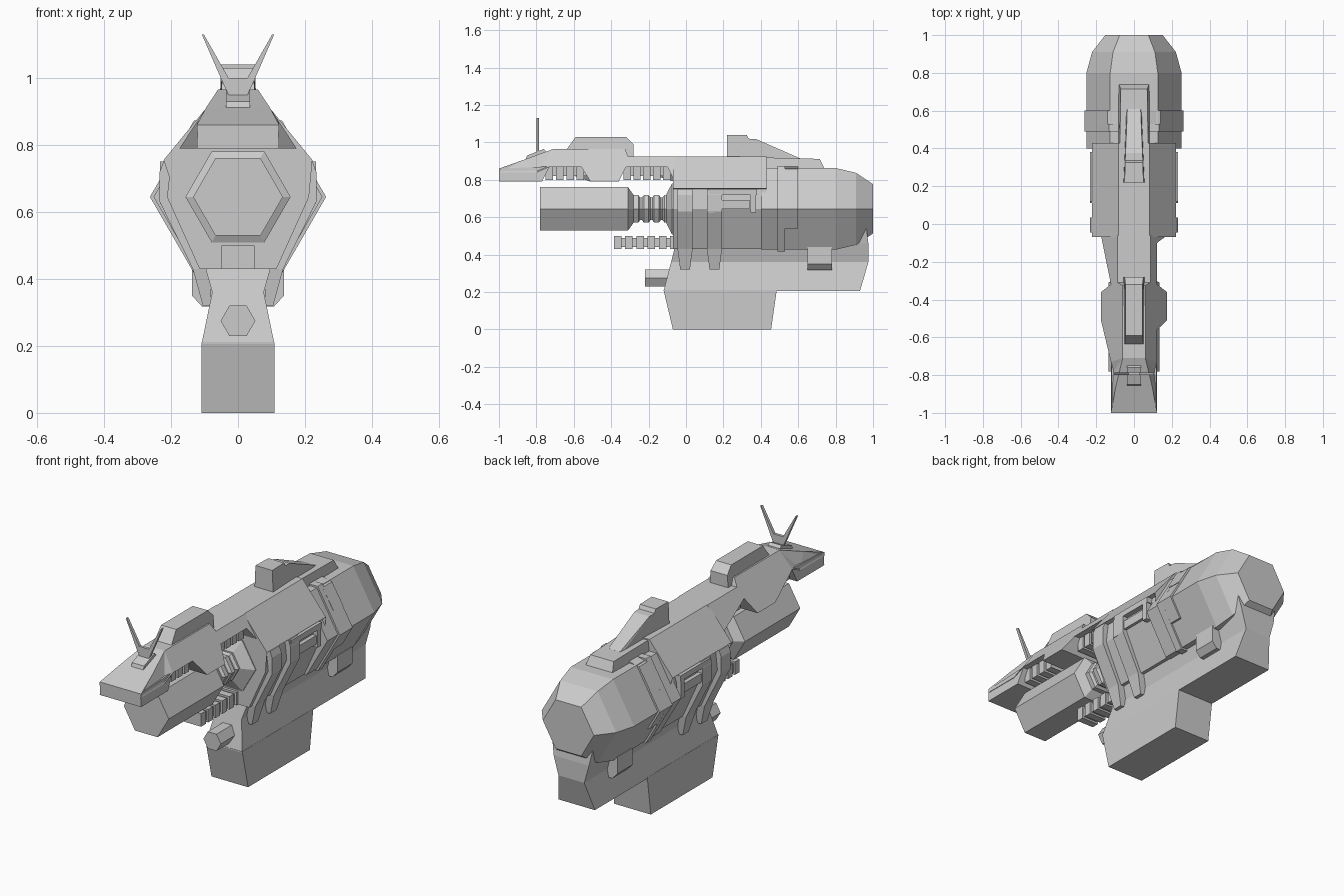
import bpy, bmesh, math

CZ = 0.645  # height of the barrel axis


def finish(name, bm, mirror=False):
    bmesh.ops.recalc_face_normals(bm, faces=bm.faces)
    me = bpy.data.meshes.new(name)
    bm.to_mesh(me)
    bm.free()
    ob = bpy.data.objects.new(name, me)
    bpy.context.collection.objects.link(ob)
    if mirror:
        ob.modifiers.new("mirror", 'MIRROR').use_axis[0] = True
    return ob


def loft(name, rings, mirror=False):
    """Skin a list of equal-length point loops and cap both ends."""
    bm = bmesh.new()
    loops = [[bm.verts.new(p) for p in r] for r in rings]
    n = len(loops[0])
    for a, b in zip(loops, loops[1:]):
        for i in range(n):
            j = (i + 1) % n
            bm.faces.new((a[i], a[j], b[j], b[i]))
    caps = [bm.faces.new(loops[0]), bm.faces.new(loops[-1])]
    if n > 6:
        bmesh.ops.triangulate(bm, faces=caps)
    return finish(name, bm, mirror)


def hex_loft(name, stations, cz=CZ):
    """Hexagonal body along y from (y, radius) stations."""
    return loft(name, [[(r * math.cos(k * math.pi / 3), y, cz + r * math.sin(k * math.pi / 3))
                        for k in range(6)] for y, r in stations])


def side_prism(name, pts):
    """Side outline of (y, z, half width), spanned across x."""
    return loft(name, [[(s * w, y, z) for y, z, w in pts] for s in (-1, 1)])


def section(name, pts, y0, y1, mirror=True):
    """Cross-section of (x, z) extruded along y."""
    return loft(name, [[(x, y, z) for x, z in pts] for y in (y0, y1)], mirror)


def box(name, x0, x1, y0, y1, z0, z1, mirror=False):
    return section(name, [(x0, z0), (x1, z0), (x1, z1), (x0, z1)], y0, y1, mirror)


def layers(name, rows):
    """Stack of rectangles (z, y0, y1, half width)."""
    return loft(name, [[(-w, a, z), (w, a, z), (w, b, z), (-w, b, z)] for z, a, b, w in rows])


def slope(z):  # half width of the sloping top shell at a height
    return 0.06 + (0.965 - z) * 0.655


# Rear housing and its clamp band
hex_loft("rear_housing", [(0.40, 0.252), (0.80, 0.252), (0.91, 0.222), (1.0, 0.152)])
hex_loft("clamp_band", [(0.49, 0.263), (0.53, 0.263)])
section("clamp_block", [(0.263, CZ), (0.202, 0.75), (0.17, 0.75), (0.17, 0.54), (0.202, 0.54)], 0.52, 0.60)
section("clamp_top_tab", [(0.14, 0.858), (0.08, 0.872), (0.08, 0.84), (0.19, 0.75), (0.205, 0.75)], 0.52, 0.60)

# Middle body
half = [(0.083, 0.925), (0.222, 0.755), (0.2, 0.75), (0.212, CZ), (0.115, 0.43)]
section("body", half + [(-x, z) for x, z in reversed(half)], -0.07, 0.43, False)

# Top shell with its forward snout
top = [(-1.0, 0.86), (-0.86, 0.91), (-0.71, 0.965), (-0.325, 0.965), (-0.31, 0.925), (-0.06, 0.925),
       (-0.06, 0.79), (-0.10, 0.87), (-0.32, 0.87), (-0.36, 0.79), (-0.51, 0.79), (-0.56, 0.87),
       (-0.73, 0.87), (-0.80, 0.84), (-1.0, 0.84)]
side_prism("top_shell", [(y, z, min(slope(z), 0.123 if y < -0.7 else 1)) for y, z in top])
side_prism("snout_jaw", [(-1.0, 0.79, 0.123), (-0.77, 0.79, 0.123), (-0.73, 0.872, 0.118), (-1.0, 0.86, 0.12)])
for start, end in ((-0.75, -0.53), (-0.335, -0.07)):
    box("vent_core", -0.07, 0.07, start, end, 0.82, 0.88)
    n = round((end - start) / 0.055)
    step = (end - start) / n
    for i in range(n):
        box("vent_rib", -0.09, 0.09, start + i * step, start + i * step + 0.04, 0.80, 0.88)

# Raised blocks on top
side_prism("top_block", [(-0.64, 0.96, 0.05), (-0.59, 1.03, 0.045), (-0.32, 1.03, 0.045),
                         (-0.28, 0.99, 0.05), (-0.28, 0.92, 0.055), (-0.6, 0.92, 0.055)])
side_prism("rear_fin", [(0.22, 0.90, 0.056), (0.22, 1.04, 0.05), (0.325, 1.04, 0.047), (0.335, 1.02, 0.047),
                        (0.375, 1.018, 0.045), (0.61, 0.915, 0.035), (0.61, 0.90, 0.04)])
side_prism("rear_plate", [(0.40, 0.84, 0.085), (0.40, 0.92, 0.075), (0.715, 0.912, 0.07),
                          (0.74, 0.86, 0.08), (0.74, 0.84, 0.085)])

# Forked front sight
side_prism("sight_base", [(-0.86, 0.90, 0.036), (-0.85, 0.93, 0.036), (-0.76, 0.965, 0.036), (-0.74, 0.94, 0.036)])
fork = [(0.108, 1.13), (0.045, 0.985), (0.024, 0.94)]
section("front_sight", fork + [(-x, z) for x, z in reversed(fork)] +
        [(-0.102, 1.13), (-0.028, 1.0), (0.028, 1.0), (0.102, 1.13)], -0.80, -0.785, False)

# Barrel, ribbed neck and collar
hex_loft("barrel", [(-0.78, 0.134), (-0.31, 0.134), (-0.28, 0.085)])
neck = []
for i in range(4):
    y = -0.29 + i * 0.055
    neck += [(y, 0.07), (y + 0.01, 0.085), (y + 0.035, 0.085), (y + 0.045, 0.07)]
hex_loft("barrel_neck", neck)
hex_loft("barrel_collar", [(-0.105, 0.09), (-0.075, 0.157), (-0.05, 0.157)])

# Lower rail and trigger stub
box("lower_rail", -0.04, 0.04, -0.38, 0.0, 0.44, 0.49)
for i in range(6):
    y = -0.385 + i * 0.06
    box("rail_rib", -0.05, 0.05, y, y + 0.04, 0.43, 0.50)
hex_loft("trigger_stub", [(-0.22, 0.052), (0.0, 0.052)], 0.275)

# Lower frame and grip
layers("lower_frame", [(0.205, -0.12, 0.93, 0.109), (0.36, -0.08, 0.975, 0.077),
                       (0.46, -0.055, 0.975, 0.105), (0.54, -0.055, 0.965, 0.12)])
layers("grip", [(0.0, -0.07, 0.455, 0.109), (0.21, -0.12, 0.485, 0.109)])

# Side straps with paddle ends
strap = [(0.222, 0.752), (0.234, 0.72), (0.234, 0.63), (0.135, 0.43), (0.105, 0.32),
         (0.08, 0.32), (0.08, 0.43), (0.19, CZ), (0.19, 0.75)]
for y in (-0.045, 0.112):
    bm_ob = section("side_strap", strap, y, y + 0.08)
    for v in bm_ob.data.vertices:  # rounded-off tips
        if v.co.z < 0.33:
            v.co.y += (y + 0.04 - v.co.y) * 0.35

# Side rail frame and rear catch
box("side_rail_top", 0.19, 0.233, 0.12, 0.38, 0.72, 0.75, True)
for y in (0.12, 0.345):
    box("side_rail_leg", 0.18, 0.233, y, y + 0.03, 0.625, 0.73, True)
box("side_rail_insert", 0.18, 0.228, 0.15, 0.34, CZ, 0.692, True)
section("rear_catch", [(0.06, 0.44), (0.137, 0.44), (0.137, 0.35), (0.108, 0.318), (0.06, 0.318)], 0.65, 0.78)
